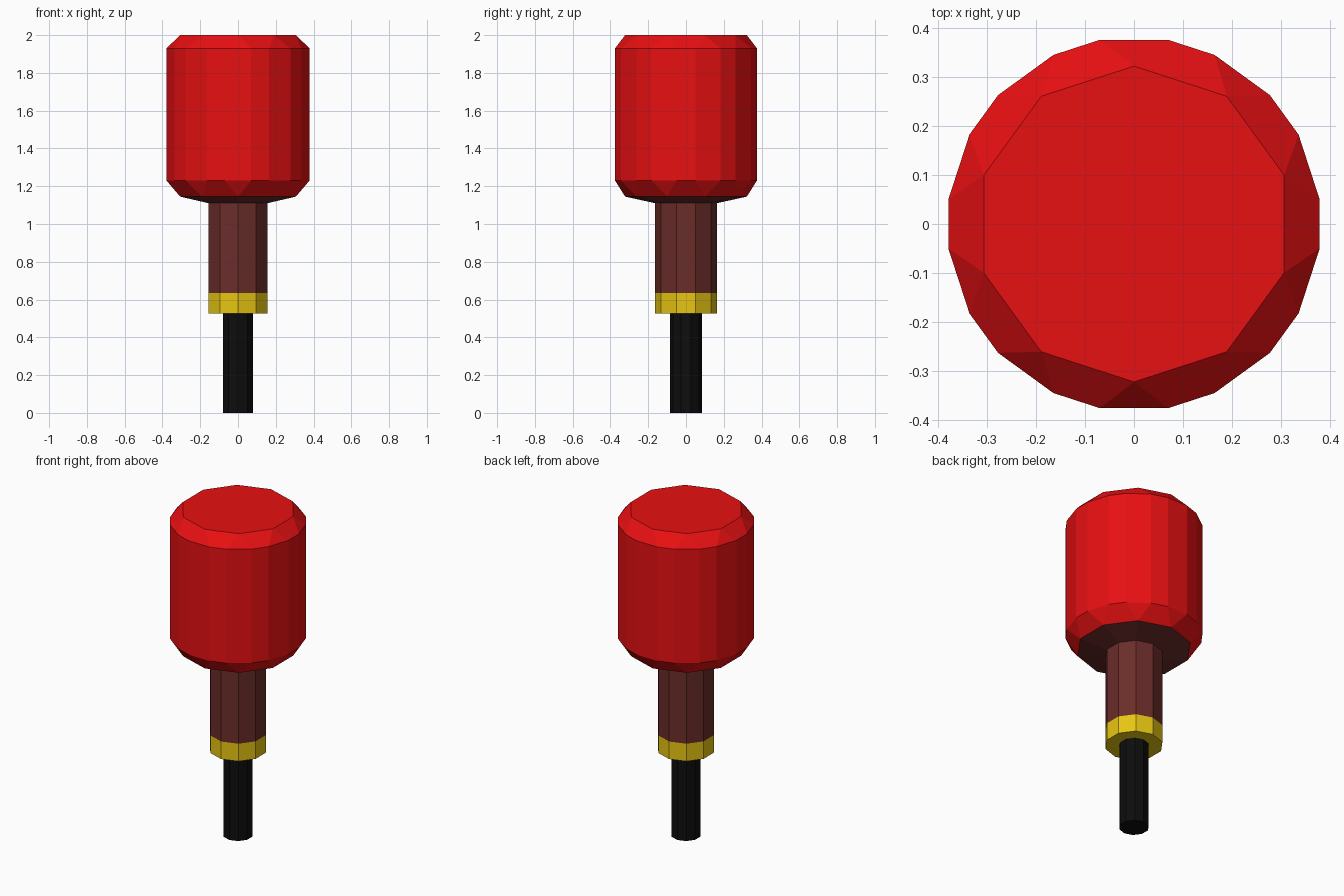
import bpy, bmesh
from math import cos, sin, radians

if "Cube" in bpy.data.objects:
    bpy.data.objects.remove(bpy.data.objects["Cube"])

SIDES = 10
CORNER = 10.5  # half angle of each chamfered vertical corner, degrees


def material(name, rgb):
    mat = bpy.data.materials.new(name)
    mat.diffuse_color = (*rgb, 1)
    mat.use_nodes = True
    mat.node_tree.nodes["Principled BSDF"].inputs["Base Color"].default_value = mat.diffuse_color
    return mat


def ring(bm, r, z, split=False):
    """Decagon ring with a point on +y; split doubles every corner."""
    offsets = (-CORNER, CORNER) if split else (0,)
    angles = [radians(90 + i * 360 / SIDES + o) for i in range(SIDES) for o in offsets]
    return [bm.verts.new((r * cos(a), r * sin(a), z)) for a in angles]


def bridge(bm, a, b):
    n = len(a)
    for i in range(n):
        j = (i + 1) % n
        bm.faces.new((a[i], a[j], b[j], b[i]))


def chamfer(bm, points, pairs):
    """Join a decagon to a split ring: a triangle per corner, a quad per side."""
    for i in range(SIDES):
        j = (i + 1) % SIDES
        bm.faces.new((points[i], pairs[2 * i], pairs[2 * i + 1]))
        bm.faces.new((points[i], pairs[2 * i + 1], pairs[2 * j], points[j]))


def finish(bm, name, mat):
    bmesh.ops.recalc_face_normals(bm, faces=bm.faces[:])
    mesh = bpy.data.meshes.new(name)
    bm.to_mesh(mesh)
    bm.free()
    mesh.materials.append(mat)
    bpy.context.collection.objects.link(bpy.data.objects.new(name, mesh))


def turned(name, profile, mat):
    """Capped ten-sided solid from (radius, height) steps."""
    bm = bmesh.new()
    rings = [ring(bm, r, z) for r, z in profile]
    for a, b in zip(rings, rings[1:]):
        bridge(bm, a, b)
    bm.faces.new(rings[0])
    bm.faces.new(rings[-1])
    finish(bm, name, mat)


red = material("red", (0.80, 0.005, 0.006))
brown = material("brown", (0.144, 0.026, 0.023))
yellow = material("yellow", (0.80, 0.56, 0.006))
black = material("black", (0.004, 0.004, 0.004))

# Chamfered red head, open underneath where the brown underside closes it
bm = bmesh.new()
top = ring(bm, 0.322, 2.0)
upper = ring(bm, 0.382, 1.93, split=True)
lower = ring(bm, 0.382, 1.23, split=True)
bottom = ring(bm, 0.322, 1.145)
bm.faces.new(top)
chamfer(bm, top, upper)
bridge(bm, upper, lower)
chamfer(bm, bottom, lower)
finish(bm, "head", red)

# Shallow conical underside running into the brown neck
bm = bmesh.new()
rings = [ring(bm, r, z) for r, z in ((0.322, 1.145), (0.163, 1.11), (0.163, 0.635))]
for a, b in zip(rings, rings[1:]):
    bridge(bm, a, b)
finish(bm, "neck", brown)

# Yellow band and black rod
turned("band", [(0.163, 0.527), (0.163, 0.635)], yellow)
turned("rod", [(0.084, 0.0), (0.084, 0.527)], black)
